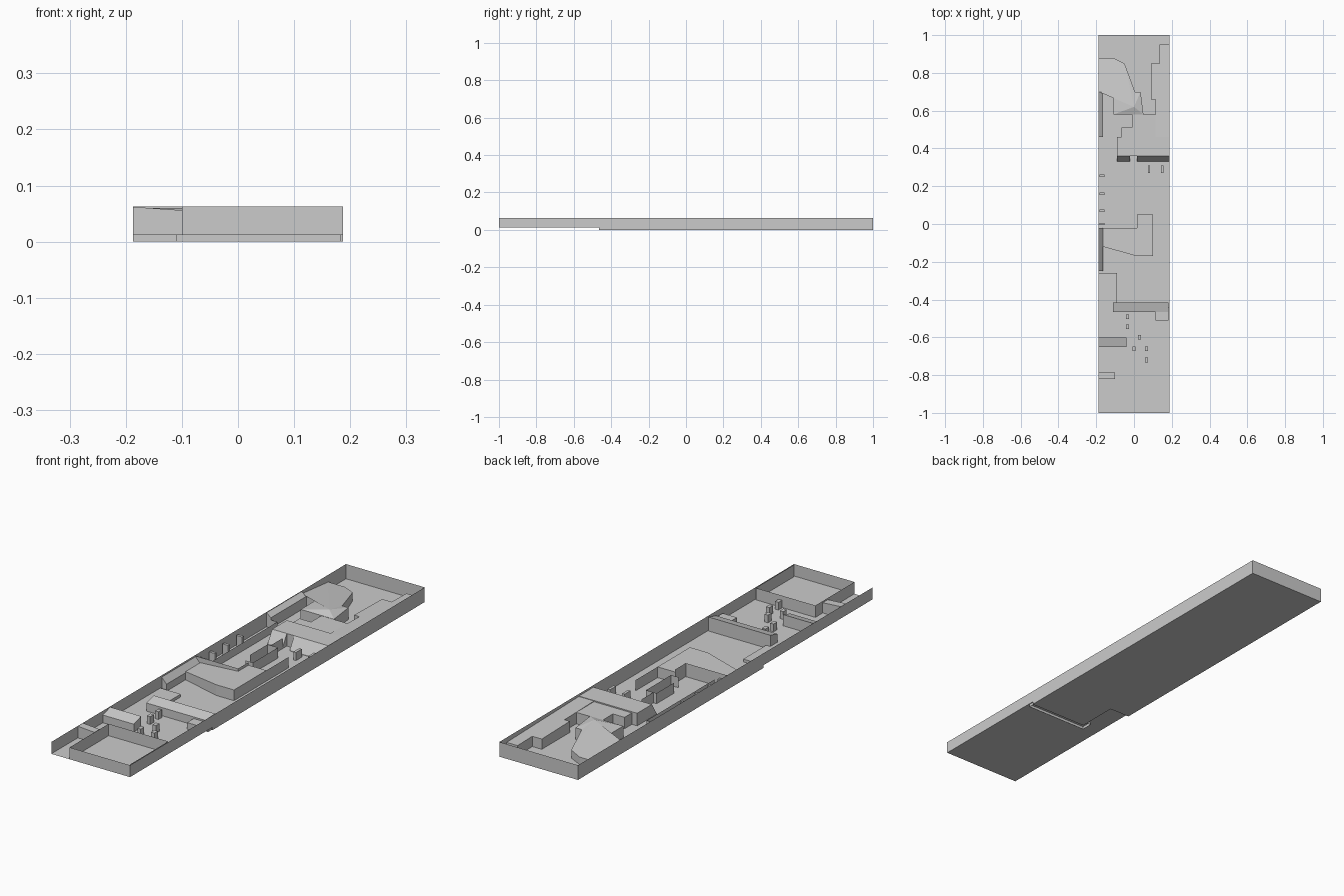
import bpy, bmesh

if "Cube" in bpy.data.objects:
    bpy.data.objects.remove(bpy.data.objects["Cube"])

W, TOP, LOW = 0.187, 0.063, 0.012   # half width, rim height, raised floor height


def mesh_object(name, build):
    bm = bmesh.new()
    build(bm)
    bmesh.ops.remove_doubles(bm, verts=bm.verts, dist=1e-5)
    me = bpy.data.meshes.new(name)
    bm.to_mesh(me)
    bm.free()
    ob = bpy.data.objects.new(name, me)
    bpy.context.collection.objects.link(ob)
    return ob


def sheet(name, outline, z):
    # flat floor panel
    return mesh_object(name, lambda bm: bm.faces.new([bm.verts.new((x, y, z)) for x, y in outline]))


def fence(name, path, z0, z1):
    # thin vertical wall following a path
    def build(bm):
        lo = [bm.verts.new((x, y, z0)) for x, y in path]
        hi = [bm.verts.new((x, y, z1)) for x, y in path]
        for i in range(len(path) - 1):
            bm.faces.new((lo[i], lo[i + 1], hi[i + 1], hi[i]))
    return mesh_object(name, build)


def block(name, outline, z0, top, hub=None):
    # raised ground: vertical cliffs, flat or sloped top, optional fan centre
    height = top if callable(top) else (lambda x, y: top)

    def build(bm):
        lo = [bm.verts.new((x, y, z0)) for x, y in outline]
        hi = [bm.verts.new((x, y, height(x, y))) for x, y in outline]
        n = len(outline)
        c = bm.verts.new(hub) if hub else None
        for i in range(n):
            j = (i + 1) % n
            bm.faces.new((lo[i], lo[j], hi[j], hi[i]))
            if c:
                bm.faces.new((hi[i], hi[j], c))
        if not c:
            bm.faces.new(hi)
    return mesh_object(name, build)


def rect(x0, x1, y0, y1):
    return [(x0, y0), (x1, y0), (x1, y1), (x0, y1)]


# Ground: main floor and the slightly raised front floor
step = [(-W, -0.26), (-0.09, -0.26), (-0.09, -0.44), (W, -0.44)]
sheet("main_floor", step + [(W, 1), (-W, 1)], 0)
sheet("front_floor", [(-W, -1), (W, -1)] + step[::-1], LOW)
fence("floor_step", step, 0, LOW)

# Perimeter, open at the front left
fence("rear_perimeter", [(-W, -0.26), (-W, 1), (W, 1), (W, -0.44)], 0, TOP)
fence("front_right_perimeter", [(W, -0.44), (W, -1), (-0.1, -1)], LOW, TOP)
fence("front_left_perimeter", [(-W, -1), (-W, -0.26)], LOW, TOP)

# Front courtyard and entry
fence("courtyard_wall", [(-0.1, -1), (-0.1, -0.735), (0.183, -0.735), (0.183, -0.995)], LOW, TOP)
block("entry_block", rect(-W, -0.1, -0.82, -0.785), LOW, lambda x, y: 0.062 if x < -0.15 else 0.056)
block("left_barrier", rect(-W, -0.04, -0.65, -0.6), LOW, lambda x, y: 0.045 if y < -0.62 else 0.06)
block("cross_barrier", rect(-0.11, 0.183, -0.465, -0.415), 0, lambda x, y: 0.047 if y < -0.44 else 0.06)
block("barrier_end", rect(0.115, 0.183, -0.51, -0.465), LOW, 0.04)

# Small pillars between the barriers
for i, (x, y) in enumerate([(-0.035, -0.545), (-0.035, -0.49), (0.065, -0.66), (0.065, -0.72),
                            (0.03, -0.6), (0.0, -0.66)]):
    block(f"pillar_{i}", rect(x - 0.008, x + 0.008, y - 0.012, y + 0.012), LOW, 0.045)

# Central plateau with angled front
block("central_plateau",
      [(-0.165, -0.12), (0.015, -0.17), (0.1, -0.17), (0.1, 0.05), (0.015, 0.05), (0.015, -0.02), (-0.165, -0.02)],
      0, lambda x, y: 0.046 if x > -0.1 else 0.035)
block("left_bank", rect(-W, -0.165, -0.25, -0.02), 0, lambda x, y: 0.055 if x < -0.18 else 0.03)

# Middle compound: partitions and stubs
fence("compound_front_wall", [(-W, -0.02), (0.015, -0.02), (0.015, 0.05)], 0, 0.058)
fence("compound_side_wall", [(-0.135, 0.0), (-0.135, 0.46), (-0.165, 0.46)], 0, 0.035)
fence("plateau_side_wall", [(0.1, 0.05), (0.1, 0.2)], 0, 0.046)
fence("inner_partition", [(-0.035, 0.13), (-0.035, 0.25), (0.015, 0.25), (0.015, 0.08), (-0.02, 0.08)], 0, 0.045)
fence("inner_link", [(-0.02, 0.33), (-0.02, 0.25)], 0, 0.045)
for i, y in enumerate([0.0, 0.07, 0.16, 0.255]):
    block(f"stub_wall_{i}", rect(-0.182, -0.155, y - 0.006, y + 0.006), 0, 0.045)
for i, x in enumerate([0.08, 0.15]):
    block(f"ramp_post_{i}", rect(x - 0.006, x + 0.006, 0.27, 0.31), 0, 0.035)

# Cross ridge with steep front ramps
slope = lambda x, y: 0.004 if y < 0.34 else 0.054
block("ridge_ramp_left", rect(-0.09, -0.02, 0.33, 0.36), 0, slope)
block("ridge_ramp_right", rect(0.015, W, 0.33, 0.36), 0, slope)
block("cross_ridge", rect(-0.09, W, 0.36, 0.46), 0, 0.054)
block("ridge_terrace", [(-0.065, 0.46), (0.115, 0.46), (0.115, 0.58), (-0.01, 0.58), (-0.01, 0.51), (-0.065, 0.51)],
      0, 0.049)

# Right shelf stepping back along the side
block("right_shelf", [(0.115, 0.46), (W, 0.46), (W, 0.95), (0.135, 0.95), (0.135, 0.85), (0.09, 0.85),
                      (0.09, 0.66), (0.115, 0.66)], 0, lambda x, y: 0.052 - 0.02 * max(0, y - 0.46))

# Left rear bank and mound whose slopes fan out from one high point
block("rear_left_bank", rect(-W, -0.165, 0.46, 0.7), 0, lambda x, y: 0.06 if x < -0.18 else 0.045)
block("mound", [(-W, 0.7), (-0.108, 0.7), (-0.108, 0.58), (0.05, 0.58), (0.035, 0.7), (0.005, 0.7), (-0.05, 0.85),
                (-0.11, 0.88), (-W, 0.88)],
      0, lambda x, y: 0.05 - 0.1 * max(0, y - 0.7), hub=(0.0, 0.62, 0.063))
